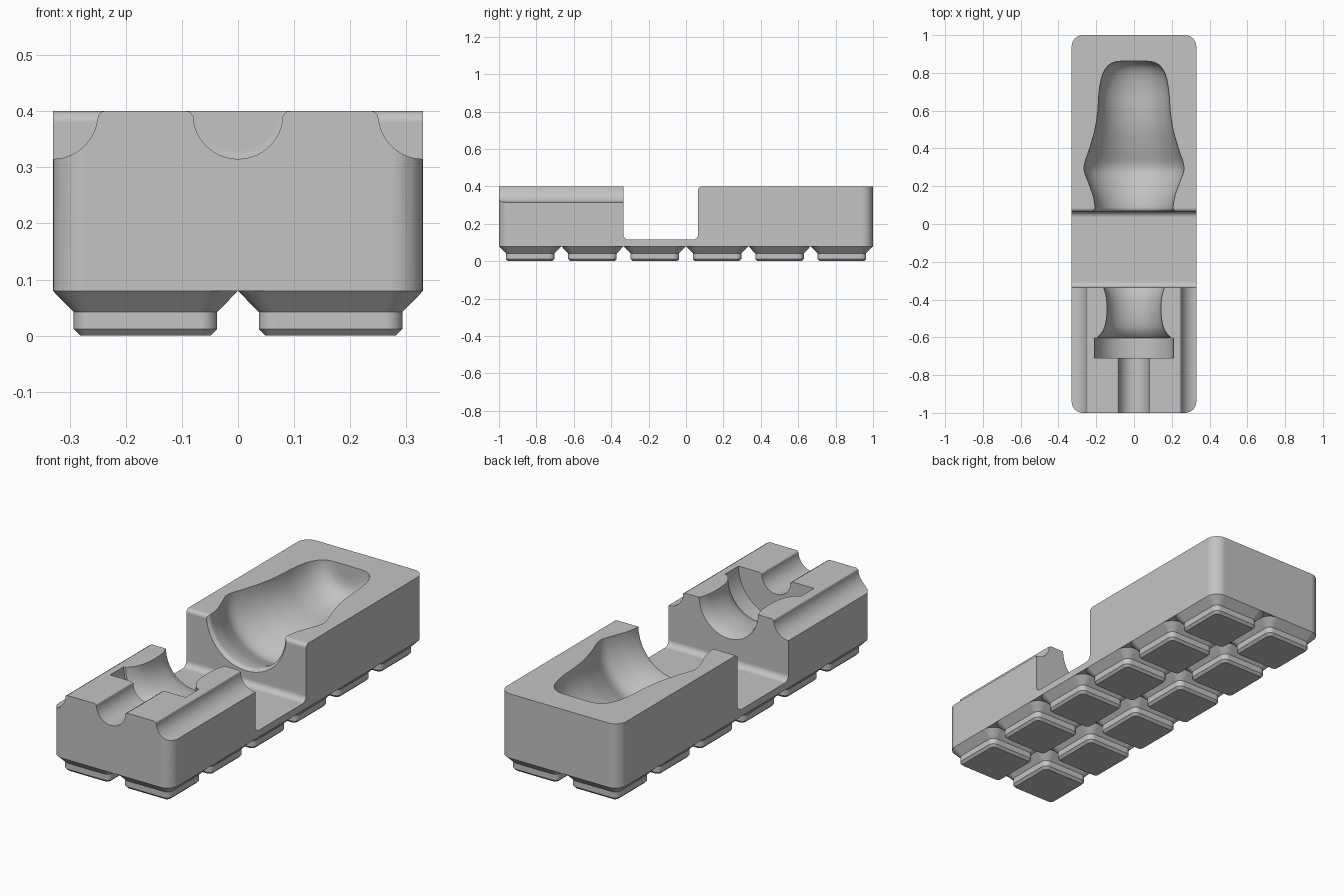
import bpy, bmesh, math

if "Cube" in bpy.data.objects:
    bpy.data.objects.remove(bpy.data.objects["Cube"], do_unlink=True)

grey = bpy.data.materials.new("light_grey")
grey.use_nodes = True
GREY = (0.55, 0.55, 0.55, 1)
grey.diffuse_color = GREY
grey.node_tree.nodes["Principled BSDF"].inputs["Base Color"].default_value = GREY

TOP, BASE = 0.4, 0.08
PITCH = 1 / 3


def loft(name, rings):
    """Skin a stack of equal-length point rings and cap both ends."""
    bm = bmesh.new()
    loops = [[bm.verts.new(p) for p in ring] for ring in rings]
    for a, b in zip(loops, loops[1:]):
        for i in range(len(a)):
            j = (i + 1) % len(a)
            bm.faces.new((a[i], a[j], b[j], b[i]))
    bm.faces.new(loops[0][::-1])
    bm.faces.new(loops[-1])
    bmesh.ops.recalc_face_normals(bm, faces=bm.faces)
    mesh = bpy.data.meshes.new(name)
    bm.to_mesh(mesh)
    bm.free()
    mesh.materials.append(grey)
    obj = bpy.data.objects.new(name, mesh)
    bpy.context.collection.objects.link(obj)
    return obj


def arc(cx, cy, r, start, end, steps=8):
    angles = [math.radians(start + (end - start) * i / steps) for i in range(steps + 1)]
    return [(cx + r * math.cos(a), cy + r * math.sin(a)) for a in angles]


def rounded_rect(hx, hy, r, z, cx=0, cy=0):
    pts = []
    for i, (sx, sy) in enumerate([(1, 1), (-1, 1), (-1, -1), (1, -1)]):
        pts += arc(cx + sx * (hx - r), cy + sy * (hy - r), r, 90 * i, 90 * i + 90)
    return [(x, y, z) for x, y in pts]


def smooth_profile(pts, steps=5):
    """Catmull-Rom curve through (y, radius) points."""
    ext = [pts[0]] + pts + [pts[-1]]
    out = []
    for a, b, c, d in zip(ext, ext[1:], ext[2:], ext[3:]):
        for i in range(steps):
            t = i / steps
            out.append(tuple(
                0.5 * (2 * q + (s - p) * t + (2 * p - 5 * q + 4 * s - u) * t * t
                       + (3 * q - p - 3 * s + u) * t ** 3)
                for p, q, s, u in zip(a, b, c, d)))
    return out + [pts[-1]]


def lathe(name, profile, segments=72):
    """Turn a (y, radius) profile around the lengthwise axis at the top face."""
    turns = [2 * math.pi * (i + 0.5) / segments for i in range(segments)]
    return loft(name, [[(r * math.cos(a), y, TOP + r * math.sin(a)) for a in turns]
                       for y, r in profile])


def finish(obj):
    bpy.ops.object.select_all(action="DESELECT")
    obj.select_set(True)
    bpy.context.view_layer.objects.active = obj
    bpy.ops.object.shade_smooth_by_angle(angle=math.radians(30))
    mod = obj.modifiers.new("even_shading", "WEIGHTED_NORMAL")
    mod.keep_sharp = True


# Main block
body = loft("holder_body", [rounded_rect(0.33, 1, 0.06, z) for z in (BASE, TOP)])
cutters = []

# Open finger gap across the middle
gap = ([(-0.335, 0.5)] + arc(-0.305, 0.145, 0.03, 180, 270)
       + arc(0.035, 0.145, 0.03, 270, 360)
       + arc(0.085, TOP - 0.02, 0.02, 180, 90) + [(0.085, 0.5)])
cutters.append(loft("gap_cutter", [[(x, y, z) for y, z in gap] for x in (-0.5, 0.5)]))

# Lengthwise round grooves with eased top edges
groove = ([(-0.092, 0.5)] + arc(-0.092, 0.388, 0.012, 90, 0, 5)
          + arc(0, 0.395, 0.08, 180, 360, 28)
          + arc(0.092, 0.388, 0.012, 180, 90, 5) + [(0.092, 0.5)])
for name, cx, end in (("centre", 0, -0.65), ("left", 0.33, -0.31), ("right", -0.33, -0.31)):
    cutters.append(loft(name + "_groove_cutter",
                        [[(cx + x, y, z) for x, z in groove] for y in (-1.1, end)]))

# Turned recesses: large bulb, neck and collar
bulb = [(0.05, 0.23), (0.066, 0.219), (0.085, 0.207), (0.15, 0.217), (0.22, 0.242),
        (0.3, 0.265), (0.4, 0.235), (0.5, 0.207), (0.6, 0.192), (0.7, 0.185),
        (0.78, 0.17), (0.83, 0.145), (0.855, 0.11), (0.862, 0.07)]
neck = [(-0.3, 0.175), (-0.335, 0.162), (-0.38, 0.148), (-0.44, 0.143), (-0.5, 0.146),
        (-0.55, 0.157), (-0.585, 0.178), (-0.61, 0.205)]
cutters.append(lathe("bulb_cutter", smooth_profile(bulb)))
cutters.append(lathe("neck_cutter", smooth_profile(neck)))
cutters.append(lathe("collar_cutter", [(-0.603, 0.208), (-0.71, 0.208)]))

bpy.context.view_layer.objects.active = body
for cutter in cutters:
    mod = body.modifiers.new("cut", "BOOLEAN")
    mod.operation = "DIFFERENCE"
    mod.solver = "EXACT"
    mod.object = cutter
    bpy.ops.object.modifier_apply(modifier=mod.name)
    bpy.data.objects.remove(cutter, do_unlink=True)
finish(body)

# Stepped feet in a two by six grid: (height, half width, corner radius)
steps = [(0, 0.116, 0.018), (0.012, 0.128, 0.03), (0.042, 0.128, 0.03), (BASE, 0.165, 0.06)]
for col in range(2):
    for row in range(6):
        cx, cy = (col - 0.5) * 0.33, (row - 2.5) * PITCH
        foot = loft(f"foot_{col + 1}_{row + 1}",
                    [rounded_rect(h, h + (PITCH - 0.33) / 2, r, z, cx, cy)
                     for z, h, r in steps])
        finish(foot)
